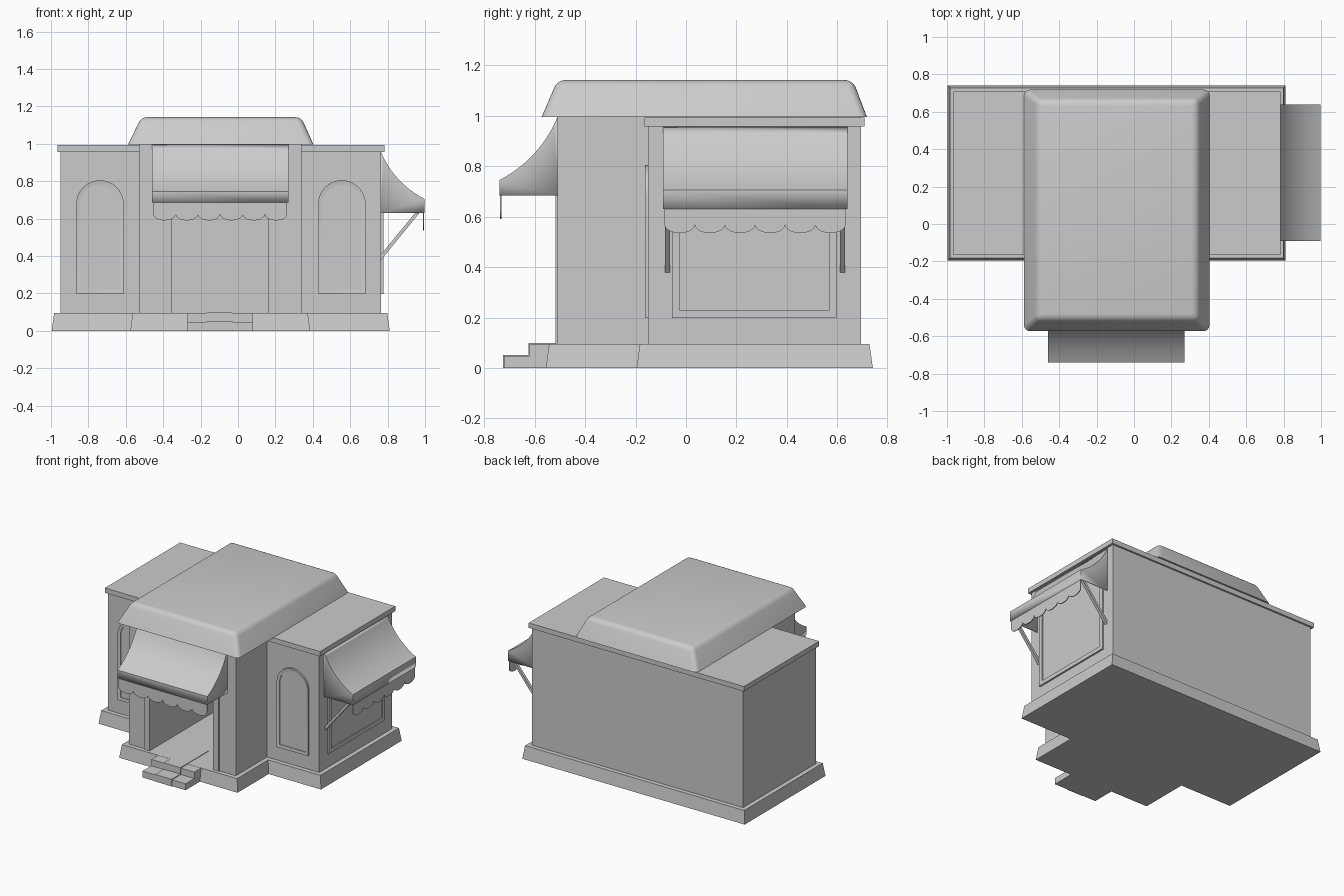
import bpy, bmesh, math
from mathutils import Vector

if "Cube" in bpy.data.objects:
    bpy.data.objects.remove(bpy.data.objects["Cube"])


def make(name, verts, faces, smooth=False):
    me = bpy.data.meshes.new(name)
    me.from_pydata(verts, [], faces)
    bm = bmesh.new()
    bm.from_mesh(me)
    bmesh.ops.recalc_face_normals(bm, faces=bm.faces)
    bm.to_mesh(me)
    bm.free()
    ob = bpy.data.objects.new(name, me)
    bpy.context.collection.objects.link(ob)
    if smooth:
        shade(ob)
    return ob


def shade(ob):
    bpy.ops.object.select_all(action='DESELECT')
    ob.select_set(True)
    bpy.context.view_layer.objects.active = ob
    bpy.ops.object.shade_smooth_by_angle(angle=math.radians(35))


def loft(name, low, high):
    """Solid between two matching outlines."""
    n = len(low)
    sides = [(i, (i + 1) % n, n + (i + 1) % n, n + i) for i in range(n)]
    return make(name, low + high, [tuple(range(n)), tuple(range(n, 2 * n))] + sides)


def rect(x0, x1, y0, y1, z):
    return [(x0, y0, z), (x1, y0, z), (x1, y1, z), (x0, y1, z)]


def box(name, x0, x1, y0, y1, z0, z1):
    return loft(name, rect(x0, x1, y0, y1, z0), rect(x0, x1, y0, y1, z1))


def tee(grow, z):
    """T-shaped footprint, offset outwards by grow."""
    l, r, cl, cr = -0.95 - grow, 0.765 + grow, -0.53 - grow, 0.34 + grow
    f, c, b = -0.15 - grow, -0.51 - grow, 0.695 + grow
    return [(l, f, z), (cl, f, z), (cl, c, z), (cr, c, z), (cr, f, z),
            (r, f, z), (r, b, z), (l, b, z)]


# Tapered base and walls with the hollow room behind the doorway
loft("base", tee(0.046, 0), tee(0.033, 0.095))
walls = loft("walls", tee(0, 0.085), tee(0, 0.957))
room = box("room_cutter", -0.355, 0.16, -0.6, 0.68, 0.05, 0.83)
room.hide_render = True
room.hide_viewport = True
cut = walls.modifiers.new("room", 'BOOLEAN')
cut.object = room
cut.solver = 'EXACT'
box("upper_wall", -0.53, 0.34, -0.51, 0.695, 0.95, 1.0)
box("cornice", -0.966, 0.782, -0.165, 0.708, 0.957, 0.993)

# Rounded tapered roof
roof = loft("roof", rect(-0.588, 0.404, -0.573, 0.718, 0.995),
            rect(-0.517, 0.338, -0.51, 0.662, 1.142))
bm = bmesh.new()
bm.from_mesh(roof.data)
edges = [e for e in bm.edges if max(v.co.z for v in e.verts) > 1.1]
bmesh.ops.bevel(bm, geom=edges, offset=0.03, segments=4, profile=0.5, affect='EDGES')
bm.to_mesh(roof.data)
bm.free()
shade(roof)

# Door frame
box("door_post_left", -0.40, -0.355, -0.518, -0.49, 0.095, 0.83)
box("door_post_right", 0.16, 0.205, -0.518, -0.49, 0.095, 0.83)
box("door_header", -0.40, 0.205, -0.518, -0.49, 0.83, 0.875)

# Steps and the raised runner on them
box("lower_step", -0.27, 0.08, -0.722, -0.5, 0, 0.047)
box("upper_step", -0.27, 0.08, -0.62, -0.5, 0, 0.094)
box("lower_runner", -0.165, -0.03, -0.726, -0.5, 0, 0.052)
box("upper_runner", -0.165, -0.03, -0.625, -0.3, 0.002, 0.099)


# Arched windows on the wings: frame ring plus pane
def arch(cx, half, z0, zc, y):
    pts = [(cx - half, y, z0), (cx + half, y, z0)]
    return pts + [(cx + half * math.cos(math.pi * i / 20), y, zc + half * math.sin(math.pi * i / 20))
                  for i in range(21)]


def ring(name, outer, inner, depth):
    """Frame between two outlines, extruded back by depth."""
    n = len(outer)
    back = [[tuple(Vector(p) + Vector(depth)) for p in o] for o in (outer, inner)]
    loops = [back[0], outer, inner, back[1]]
    faces = [(k * n + i, k * n + (i + 1) % n, (k + 1) * n + (i + 1) % n, (k + 1) * n + i)
             for k in range(3) for i in range(n)]
    return make(name, sum(loops, []), faces, True)


for side, cx in (("left", -0.738), ("right", 0.555)):
    ring("arched_frame_" + side, arch(cx, 0.127, 0.198, 0.678, -0.163),
         arch(cx, 0.105, 0.22, 0.678, -0.160), (0, 0.018, 0))
    loft("arched_pane_" + side, arch(cx, 0.107, 0.218, 0.678, -0.155),
         arch(cx, 0.107, 0.218, 0.678, -0.145))


# Large window in the right wall
def side_rect(y0, y1, z0, z1, x):
    return [(x, y0, z0), (x, y1, z0), (x, y1, z1), (x, y0, z1)]


ring("side_window_frame", side_rect(-0.055, 0.598, 0.198, 0.85, 0.777),
     side_rect(-0.025, 0.568, 0.228, 0.82, 0.777), (-0.02, 0, 0))
box("side_window_pane", 0.755, 0.769, -0.03, 0.573, 0.223, 0.825)


# Awnings: curved canopy with side panels and a scalloped valance
def awning(name, place, u0, u1, wall, top, reach, drop):
    bottom = top - drop
    shape = []
    for i in range(13):
        t = i / 12
        a, b, c = (0, top), (0.07 * reach / 0.23, top - 0.165), (reach, top - 0.25)
        shape.append(tuple((1 - t) ** 2 * a[k] + 2 * t * (1 - t) * b[k] + t * t * c[k] for k in (0, 1)))
    shape.append((reach, bottom))
    n = len(shape)
    verts = [place(u, wall + d, z) for u in (u0, u1) for d, z in shape]
    verts += [place(u0, wall, bottom), place(u1, wall, bottom)]
    faces = [(i, i + 1, n + i + 1, n + i) for i in range(n - 1)]
    faces += [tuple(range(n)) + (2 * n,), tuple(range(n, 2 * n)) + (2 * n + 1,)]
    canopy = make(name + "_canopy", verts, faces, True)
    thick = canopy.modifiers.new("cloth", 'SOLIDIFY')
    thick.thickness = 0.006
    step = (u1 - u0 - 0.014) / 6
    for k in range(6):
        left = u0 + 0.007 + k * step
        line = [(left, bottom + 0.01), (left + step, bottom + 0.01)]
        for i in range(11):
            a = math.pi * i / 10
            line.append((left + step / 2 * (1 + math.cos(a)), bottom - 0.062 - 0.033 * math.sin(a)))
        loft("%s_scallop_%d" % (name, k + 1),
             [place(u, wall + reach - 0.008, z) for u, z in line],
             [place(u, wall + reach - 0.002, z) for u, z in line])


awning("front", lambda u, d, z: (u, -d, z), -0.46, 0.27, 0.51, 0.995, 0.23, 0.31)
awning("side", lambda u, d, z: (d, u, z), -0.092, 0.64, 0.765, 0.955, 0.232, 0.325)

# Diagonal struts under the side awning
for label, y in (("front", -0.073), ("back", 0.621)):
    prof = [(0.762, 0.375), (0.762, 0.405), (0.955, 0.64), (0.978, 0.64)]
    loft("strut_" + label, [(x, y - 0.01, z) for x, z in prof],
         [(x, y + 0.01, z) for x, z in prof])
